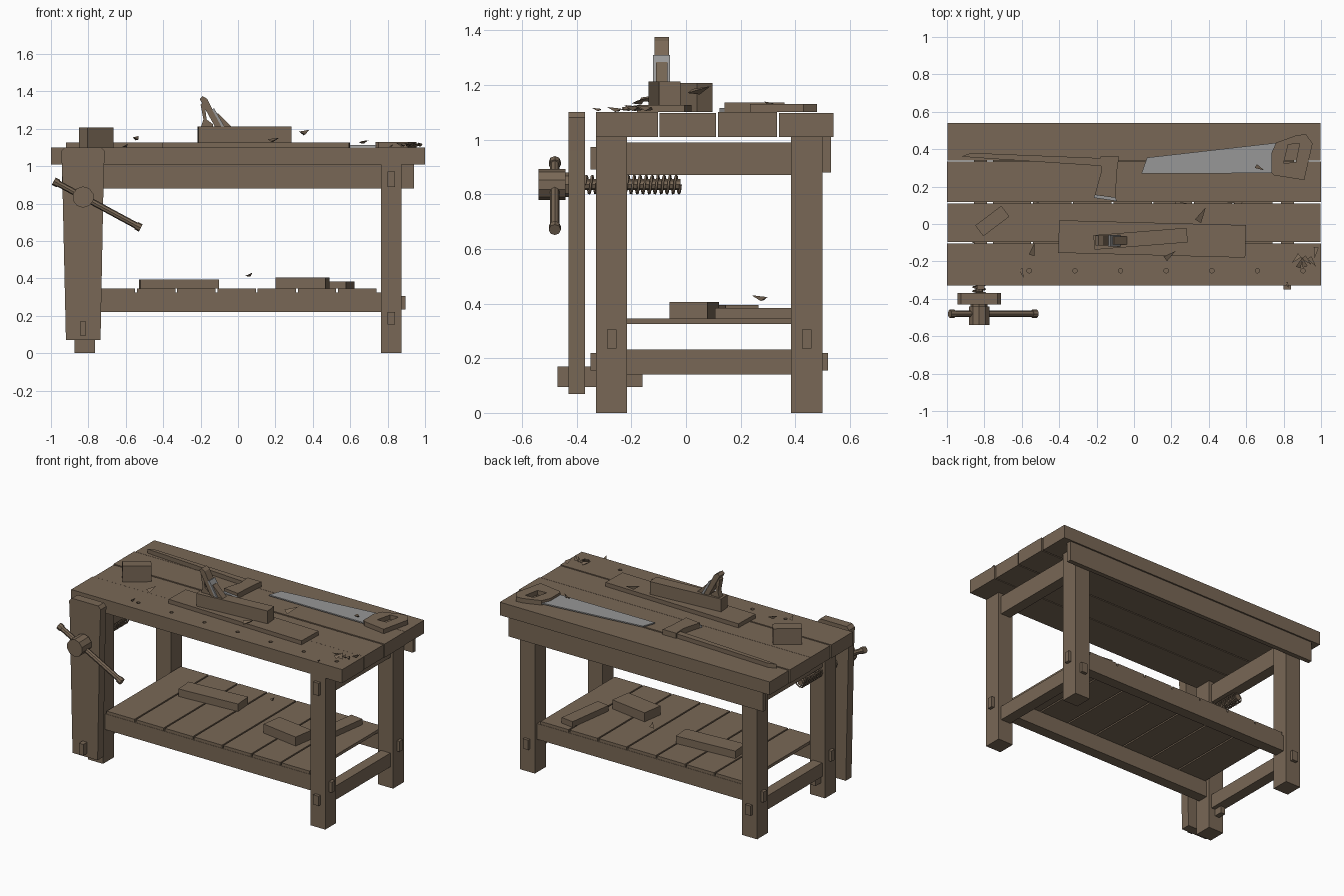
import bpy, bmesh, math, random
from mathutils import Vector, Matrix

if "Cube" in bpy.data.objects:
    bpy.data.objects.remove(bpy.data.objects["Cube"])
random.seed(4)


def material(name, rgb):
    m = bpy.data.materials.new(name)
    m.use_nodes = True
    m.diffuse_color = (*rgb, 1)
    m.node_tree.nodes["Principled BSDF"].inputs["Base Color"].default_value = (*rgb, 1)
    return m


WOOD = material("brown wood", (0.19, 0.137, 0.092))
STEEL = material("grey steel", (0.31, 0.31, 0.31))


def finish(name, bm, mat=WOOD):
    bmesh.ops.recalc_face_normals(bm, faces=bm.faces)
    me = bpy.data.meshes.new(name)
    bm.to_mesh(me)
    bm.free()
    me.materials.append(mat)
    ob = bpy.data.objects.new(name, me)
    bpy.context.collection.objects.link(ob)
    return ob


def box(name, x, y, z, angle=0, mat=WOOD):
    """Box from (low, high) ranges, turned about its own vertical axis."""
    bm = bmesh.new()
    size = [r[1] - r[0] for r in (x, y, z)]
    mid = Vector([(r[0] + r[1]) / 2 for r in (x, y, z)])
    bmesh.ops.create_cube(bm, size=1, matrix=Matrix.Translation(mid)
                          @ Matrix.Rotation(math.radians(angle), 4, 'Z')
                          @ Matrix.Diagonal((*size, 1)))
    return finish(name, bm, mat)


def prism(name, outline, axis, low, high, mat=WOOD):
    """Extrude an outline along y (outline in x, z) or z (outline in x, y)."""
    bm = bmesh.new()
    place = (lambda a, b: (a, low, b)) if axis == 'y' else (lambda a, b: (a, b, low))
    face = bm.faces.new([bm.verts.new(place(a, b)) for a, b in outline])
    new = bmesh.ops.extrude_face_region(bm, geom=[face])["geom"]
    shift = Vector((0, high - low, 0)) if axis == 'y' else Vector((0, 0, high - low))
    bmesh.ops.translate(bm, vec=shift, verts=[v for v in new if isinstance(v, bmesh.types.BMVert)])
    return finish(name, bm, mat)


def rod(name, start, end, r1, r2, sides=8):
    a, b = Vector(start), Vector(end)
    bm = bmesh.new()
    bmesh.ops.create_cone(bm, cap_ends=True, segments=sides, radius1=r1, radius2=r2,
                          depth=(b - a).length, matrix=Matrix.Translation((a + b) / 2)
                          @ (b - a).to_track_quat('Z', 'Y').to_matrix().to_4x4())
    return finish(name, bm)


def cut(target, cutter):
    mod = target.modifiers.new("cut", 'BOOLEAN')
    mod.operation, mod.object, mod.solver = 'DIFFERENCE', cutter, 'EXACT'
    bpy.context.view_layer.objects.active = target
    bpy.ops.object.modifier_apply(modifier=mod.name)
    bpy.data.objects.remove(cutter)


# Table top planks, the front one with peg holes
planks = [(-0.33, -0.103), (-0.097, 0.11), (0.117, 0.333), (0.34, 0.54)]
tops = [box(f"top_plank_{i + 1}", (-1 + 0.004 * (i % 2), 1 - 0.004 * (i % 2)), y,
            (1.01, 1.1 - 0.003 * (i % 2))) for i, y in enumerate(planks)]
for i in range(7):
    x = -0.56 + 0.244 * i
    cut(tops[0], rod("hole_cutter", (x, -0.25, 1.07), (x, -0.25, 1.13), 0.013, 0.013, 6))
box("back_apron", (-0.94, 0.94), (0.5, 0.53), (0.88, 1.01))

# Legs and side rails with through tenons
for side, s in (("left", 1), ("right", -1)):
    outer = sorted((s * 0.765, s * 0.875))
    tenon = sorted((s * 0.8, s * 0.84))
    rail = sorted((s * 0.785, s * 0.855))
    box(f"{side}_front_leg", outer, (-0.33, -0.215), (0, 1.01))
    box(f"{side}_back_leg", outer, (0.385, 0.5), (0, 1.01))
    box(f"{side}_upper_rail", rail, (-0.25, 0.42), (0.87, 0.99))
    box(f"{side}_lower_rail", rail, (-0.25, 0.42), (0.14, 0.232))
    box(f"{side}_upper_tenon", tenon, (-0.35, 0.505), (0.89, 0.973))
    box(f"{side}_lower_tenon", tenon, (-0.35, 0.52), (0.155, 0.22))

# Long stretchers and slatted shelf
for name, y in (("front", -0.272), ("back", 0.442)):
    box(f"{name}_stretcher", (-0.8, 0.8), (y - 0.035, y + 0.035), (0.22, 0.325))
    box(f"{name}_stretcher_tenon", (-0.895, 0.895), (y - 0.017, y + 0.017), (0.235, 0.305))
for i in range(7):
    x = -0.755 + 0.215 * i
    box(f"shelf_slat_{i + 1}", (x, x + 0.205), (-0.305, 0.475), (0.325, 0.345))

# Timber offcuts on the shelf
box("long_offcut", (-0.525, -0.105), (0.13, 0.25), (0.345, 0.395), 4)
box("thick_offcut", (0.21, 0.48), (-0.04, 0.1), (0.345, 0.405), -9)
box("thin_offcut", (0.51, 0.6), (0.11, 0.43), (0.345, 0.383), -8)

# Leg vise: jaw, guide, threaded screw, hub and handle
prism("vise_jaw", [(-0.92, 0.07), (-0.735, 0.07), (-0.718, 0.96), (-0.712, 1.08),
                   (-0.73, 1.1), (-0.925, 1.1), (-0.945, 1.08), (-0.94, 0.96)], 'y', -0.43, -0.37)
box("vise_guide", (-0.845, -0.812), (-0.47, -0.16), (0.095, 0.17))
rod("vise_screw_core", (-0.828, -0.44, 0.835), (-0.828, -0.02, 0.835), 0.02, 0.02)
curve = bpy.data.curves.new("vise_screw_thread", 'CURVE')
curve.dimensions = '3D'
curve.bevel_depth, curve.bevel_resolution = 0.005, 0
line = curve.splines.new('POLY')
turns, steps = 16, 10
line.points.add(turns * steps)
for i, p in enumerate(line.points):
    t = i / steps * math.tau
    p.co = (-0.828 + 0.033 * math.cos(t), -0.37 + 0.35 * i / (turns * steps),
            0.835 + 0.033 * math.sin(t), 1)
curve.materials.append(WOOD)
bpy.context.collection.objects.link(bpy.data.objects.new("vise_screw_thread", curve))
rod("vise_collar", (-0.828, -0.45, 0.835), (-0.828, -0.425, 0.835), 0.045, 0.045)
rod("vise_hub", (-0.828, -0.54, 0.835), (-0.828, -0.44, 0.835), 0.057, 0.057, 10)
rod("vise_handle", (-0.975, -0.48, 0.915), (-0.53, -0.48, 0.675), 0.017, 0.017)
for name, a, b in (("upper", (-0.985, -0.48, 0.92), (-0.96, -0.48, 0.907)),
                   ("lower", (-0.545, -0.48, 0.683), (-0.52, -0.48, 0.67))):
    rod(f"{name}_handle_knob", a, b, 0.022, 0.022)

# Hand plane on its workpiece
box("workpiece_board", (-0.403, 0.597), (-0.167, 0.007), (1.1, 1.127), -1.5)
box("plane_body", (-0.215, 0.285), (-0.118, -0.04), (1.127, 1.212), 4.5)
prism("plane_wedge", [(-0.205, 1.36), (-0.19, 1.375), (-0.165, 1.36), (-0.085, 1.205),
                      (-0.12, 1.205)], 'y', -0.115, -0.062)
prism("plane_iron", [(-0.14, 1.305), (-0.128, 1.31), (-0.068, 1.205), (-0.085, 1.205)],
      'y', -0.12, -0.058, STEEL)
prism("plane_tote", [(-0.2, 1.33), (-0.18, 1.35), (-0.168, 1.25), (-0.135, 1.225), (-0.135, 1.205),
                     (-0.2, 1.205), (-0.185, 1.25)], 'y', -0.108, -0.07)
prism("plane_cap", [(-0.118, 1.28), (-0.108, 1.283), (-0.03, 1.205), (-0.07, 1.205)],
      'y', -0.11, -0.068)
box("wood_block", (-0.845, -0.67), (-0.02, 0.052), (1.1, 1.206), 37)

# Adze: tapering handle, wooden head, steel edge
prism("adze_handle", [(-0.92, 0.362), (-0.87, 0.38), (-0.17, 0.352), (-0.17, 0.31),
                      (-0.87, 0.356)], 'z', 1.1, 1.128)
prism("adze_head", [(-0.18, 0.36), (-0.08, 0.36), (-0.09, 0.29), (-0.1, 0.14), (-0.21, 0.155),
                    (-0.175, 0.28)], 'z', 1.1, 1.135)
prism("adze_edge", [(-0.1, 0.14), (-0.09, 0.122), (-0.215, 0.14), (-0.21, 0.155)],
      'z', 1.1, 1.115, STEEL)

# Hand saw with an open grip
prism("saw_blade", [(0.04, 0.27), (0.76, 0.272), (0.77, 0.435), (0.07, 0.355)],
      'z', 1.106, 1.114, STEEL)
grip = prism("saw_grip", [(0.735, 0.275), (0.75, 0.26), (0.91, 0.235), (0.955, 0.43),
                          (0.92, 0.48), (0.87, 0.475), (0.76, 0.435), (0.735, 0.38)],
             'z', 1.1, 1.13)
cut(grip, prism("grip_cutter", [(0.8, 0.325), (0.865, 0.33), (0.885, 0.43), (0.825, 0.425)],
                'z', 1.05, 1.2))

# Loose wood shavings
spots = [(0.36, 0.045, 1.18, 0.05), (0.19, -0.17, 1.14, 0.04), (-0.54, -0.14, 1.15, 0.04),
         (0.67, 0.3, 1.13, 0.03), (0.06, 0.27, 0.42, 0.035), (0.82, -0.325, 1.11, 0.02),
         (-0.6, -0.26, 1.11, 0.03)]
spots += [(random.uniform(0.86, 0.98), random.uniform(-0.22, -0.13), 1.115, 0.035) for _ in range(6)]
for i, (x, y, z, r) in enumerate(spots):
    bm = bmesh.new()
    turn = random.uniform(0, math.tau)
    ring = [(x + r * f * math.cos(turn + a), y + r * f * math.sin(turn + a), z + r * h)
            for a, f, h in ((0, 1, 0.3), (2.6, 0.8, 0.1), (3.6, 0.8, -0.2), (1.5, 0.2, -0.3))]
    verts = [bm.verts.new(p) for p in ring]
    for tri in ((0, 1, 2), (0, 1, 3), (1, 2, 3), (0, 2, 3)):
        bm.faces.new([verts[k] for k in tri])
    finish(f"shaving_{i + 1}", bm)
